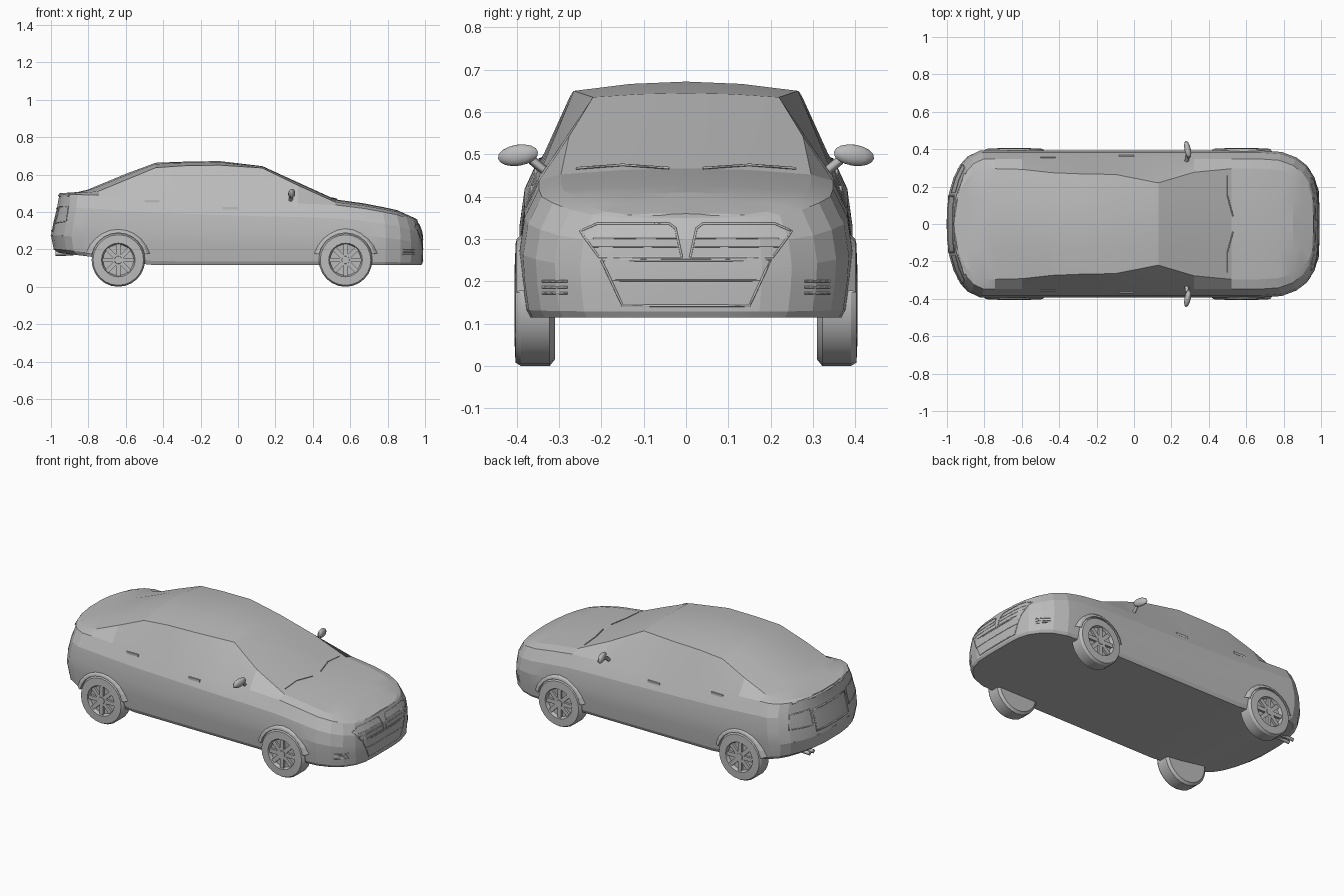
import bpy, bmesh, math
from mathutils import Vector, Matrix
from mathutils.bvhtree import BVHTree

cube = bpy.data.objects.get("Cube")
if cube:
    bpy.data.objects.remove(cube, do_unlink=True)

GREY = (0.5, 0.5, 0.5, 1)
paint = bpy.data.materials.new("plain_grey")
paint.use_nodes = True
paint.diffuse_color = GREY
paint.node_tree.nodes["Principled BSDF"].inputs["Base Color"].default_value = GREY


def add_object(name, bm, smooth=0):
    bmesh.ops.remove_doubles(bm, verts=bm.verts, dist=0.0005)
    bmesh.ops.recalc_face_normals(bm, faces=bm.faces)
    mesh = bpy.data.meshes.new(name)
    bm.to_mesh(mesh)
    bm.free()
    mesh.materials.append(paint)
    ob = bpy.data.objects.new(name, mesh)
    bpy.context.collection.objects.link(ob)
    if smooth:
        bpy.ops.object.select_all(action='DESELECT')
        ob.select_set(True)
        bpy.context.view_layer.objects.active = ob
        bpy.ops.object.shade_smooth_by_angle(angle=math.radians(smooth))
    return ob


def lerp_table(table, x):
    if x <= table[0][0]:
        return table[0][1]
    for (xa, a), (xb, b) in zip(table, table[1:]):
        if x <= xb:
            return a + (b - a) * (x - xa) / (xb - xa)
    return table[-1][1]


# Body curves along the length: floor, shoulder, roof edge and centre line
floor_z = [(-.95, .18), (-.78, .16), (-.5, .115)]
shoulder_z = [(-.955, .495), (-.76, .49), (0, .455), (.5, .44), (.7, .415), (.85, .385), (.96, .35)]
edge_y = [(-.955, .28), (-.76, .31), (-.4, .27), (-.1, .265), (.13, .22), (.5, .33), (.75, .3), (.96, .22)]
edge_z = [(-.955, .5), (-.76, .505), (-.42, .645), (-.1, .65), (.13, .635), (.5, .455), (.7, .43), (.85, .4), (.96, .355)]
centre_z = [(-.955, .5), (-.83, .508), (-.46, .662), (-.2, .672), (-.03, .672), (.13, .645), (.52, .467),
            (.7, .442), (.85, .41), (.96, .36)]

# Half plan outline, nose to tail
W = .393
plan = [(.99, 0), (.99, .09), (.985, .18), (.965, .25), (.925, .31), (.87, .355), (.79, .385)]
plan += [(x, W) for x in (.68, .52, .32, .13, -.1, -.28, -.44, -.6, -.76, -.83)]
plan += [(-.89, .365), (-.93, .32), (-.965, .25), (-.988, .17), (-1, .08), (-1, 0)]

# Side layers: height share, width share, nose x, tail x
layers = [(0, .94, .98, -.955), (.06, .965, .988, -.985), (.3, .99, .99, -1), (.52, 1, .99, -.987),
          (.78, .97, .983, -.967), (1, .885, .96, -.955)]


def body_column(px, py):
    """One strip of points from floor centre up the side and over to the centre line."""
    col = []
    for t, w, nose, tail in layers:
        x = px
        if px > .6:
            x = .6 + (px - .6) * (nose - .6) / .39
        elif px < -.6:
            x = -.6 + (px + .6) * (tail + .6) / -.4
        low, high = lerp_table(floor_z, x), lerp_table(shoulder_z, x)
        if t == 0:
            col.append((x, 0, low))
        col.append((x, py * w, low + (high - low) * t))
    ye = min(lerp_table(edge_y, x), py * w * .85)
    ze, zc = lerp_table(edge_z, x), lerp_table(centre_z, x)
    col += [(x, ye, ze), (x, ye * .5, ze + (zc - ze) * .75), (x, 0, zc)]
    return col


bm = bmesh.new()
columns = [[bm.verts.new(p) for p in body_column(*q)] for q in plan]
for a, b in zip(columns, columns[1:]):
    for i in range(len(a) - 1):
        bm.faces.new((a[i], a[i + 1], b[i + 1], b[i]))
bmesh.ops.remove_doubles(bm, verts=bm.verts, dist=0.0005)
bmesh.ops.mirror(bm, geom=bm.verts[:] + bm.edges[:] + bm.faces[:], axis='Y', merge_dist=0.0005)
bmesh.ops.remove_doubles(bm, verts=bm.verts, dist=0.0005)
surface = BVHTree.FromBMesh(bm)
add_object("car_body", bm, 12)


def on_body(origin, direction):
    hit = surface.ray_cast(Vector(origin), Vector(direction))[0]
    return hit or Vector(origin) + Vector(direction)


def tube(name, points, radius):
    curve = bpy.data.curves.new(name, 'CURVE')
    curve.dimensions = '3D'
    curve.bevel_depth = radius
    curve.bevel_resolution = 0
    curve.use_fill_caps = True
    spline = curve.splines.new('POLY')
    spline.points.add(len(points) - 1)
    for p, co in zip(spline.points, points):
        p.co = (*co, 1)
    curve.materials.append(paint)
    ob = bpy.data.objects.new(name, curve)
    bpy.context.collection.objects.link(ob)


def trim(name, yz, end, radius=.003):
    """Thin moulding laid on the nose (end=1) or tail (end=-1)."""
    pts = []
    for a, b in zip(yz, yz[1:]):
        for k in range(5):
            y, z = Vector(a).lerp(Vector(b), k / 4)
            pts.append(on_body((2 * end, y, z), (-end, 0, 0)))
    tube(name, pts, radius)


def box(name, centre, size):
    bm = bmesh.new()
    bmesh.ops.create_cube(bm, size=1)
    bmesh.ops.scale(bm, vec=size, verts=bm.verts)
    bmesh.ops.translate(bm, vec=centre, verts=bm.verts)
    add_object(name, bm)


def lathe(bm, profile, start, sweep, steps, side, centre):
    """Turn an (r, y) profile about the axle."""
    verts = [bm.verts.new((r * math.cos(start), y, r * math.sin(start))) for r, y in profile]
    edges = [bm.edges.new(pair) for pair in zip(verts, verts[1:])]
    bmesh.ops.spin(bm, geom=verts + edges, cent=(0, 0, 0), axis=(0, -1, 0), angle=sweep, steps=steps)
    bmesh.ops.scale(bm, vec=(1, side, 1), verts=bm.verts)
    bmesh.ops.translate(bm, vec=centre, verts=bm.verts)


R = .143
tyre = [(0, .31), (.128, .31), (R, .322), (R, .39), (.135, .403), (.09, .405), (.082, .385),
        (.024, .385), (.02, .402), (0, .402)]
flare = [(R + .002, .34), (R + .002, .403), (R + .014, .4), (R + .04, .372)]

for side, label in ((1, "left"), (-1, "right")):
    # Wheels, spokes and arch flares
    for axle, x in (("front", .575), ("rear", -.64)):
        hub = (x, 0, R)
        bm = bmesh.new()
        lathe(bm, tyre, 0, math.tau, 24, side, hub)
        add_object(f"{axle}_wheel_{label}", bm, 30)
        bm = bmesh.new()
        for i in range(8):
            turn = Matrix.Rotation(i * math.tau / 8, 4, 'Y')
            place = Matrix.Translation((x, side * .391, R)) @ turn @ Matrix.Translation((.052, 0, 0))
            bmesh.ops.create_cube(bm, size=1, matrix=place @ Matrix.Diagonal((.066, .016, .024, 1)))
        add_object(f"{axle}_spokes_{label}", bm)
        bm = bmesh.new()
        lathe(bm, flare, math.radians(12), math.radians(156), 10, side, hub)
        add_object(f"{axle}_arch_{label}", bm)

    # Door mirror
    bm = bmesh.new()
    shape = Matrix.Translation((.287, side * .397, .498)) @ Matrix.Rotation(side * .2, 4, 'Z')
    shape = shape @ Matrix.Rotation(side * -.15, 4, 'X') @ Matrix.Diagonal((.017, .049, .025, 1))
    bmesh.ops.create_uvsphere(bm, u_segments=12, v_segments=8, radius=1, matrix=shape)
    add_object(f"door_mirror_{label}", bm, 40)
    tube(f"mirror_stem_{label}", [(.28, side * .32, .45), (.285, side * .365, .487)], .011)

    # Door handles
    for door, x, z in (("front", -.04, .42), ("rear", -.46, .458)):
        hit = on_body((x, side, z), (0, -side, 0))
        box(f"{door}_handle_{label}", hit, (.08, .008, .014))

    # Fog lamp bars and nose grille outline
    for k in range(3):
        z = .172 + .014 * k
        trim(f"fog_bar_{label}_{k}", [(side * .28, z), (side * .34, z)], 1)
    grille = [(.01, .257), (.025, .325), (.04, .336), (.21, .336), (.25, .318), (.205, .257), (.01, .257)]
    trim(f"grille_frame_{label}", [(side * y, z) for y, z in grille], 1)
    for k in range(2):
        z = .282 + .02 * k
        trim(f"grille_slat_{label}_{k}", [(side * .02, z), (side * .22, z)], 1, .002)

    # Tail lamp frame
    lamp = [(.17, .43), (.3, .43), (.32, .35), (.17, .34), (.17, .43)]
    trim(f"tail_lamp_frame_{label}", [(side * y, z) for y, z in lamp], -1)

    # Wiper
    arm = [on_body((.5 + .03 * (k == 2), side * y, 1), (0, 0, -1)) + Vector((0, 0, .003))
           for k, y in enumerate((.26, .15, .04))]
    tube(f"wiper_{label}", arm, .003)

# Lower intake and its centre bar
trim("intake_frame", [(-.2, .25), (-.15, .142), (.15, .142), (.2, .25), (-.2, .25)], 1)
trim("intake_bar", [(-.18, .202), (.18, .202)], 1, .002)

# Number plate surround and bumper seam at the tail
trim("plate_surround", [(-.15, .3), (-.15, .42), (.15, .42), (.15, .3), (-.15, .3)], -1, .005)
trim("rear_bumper_seam", [(-.3, .275), (.3, .275)], -1)

# Tail lip
trim("tail_lip", [(-.27, .488), (.27, .488)], -1, .008)

# Twin exhaust pipes
for k, y in enumerate((.165, .2)):
    tube(f"exhaust_pipe_{k}", [(-.88, y, .18), (-.975, y, .177)], .013)
